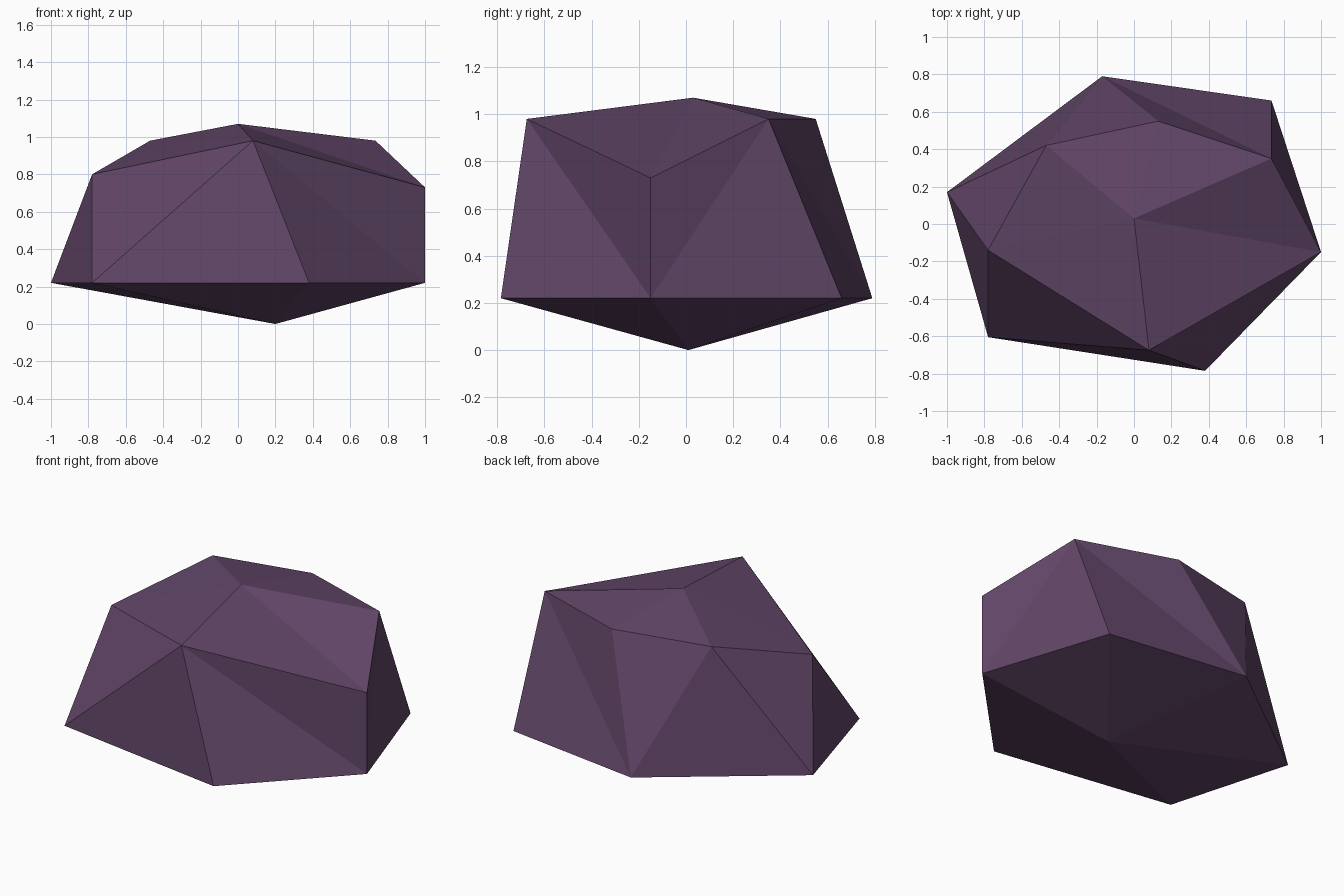
import bpy, bmesh

if "Cube" in bpy.data.objects:
    bpy.data.objects.remove(bpy.data.objects["Cube"])

# Colour
mat = bpy.data.materials.new("dusky purple stone")
mat.diffuse_color = (0.12, 0.061, 0.138, 1)
mat.use_nodes = True
mat.node_tree.nodes["Principled BSDF"].inputs["Base Color"].default_value = mat.diffuse_color

# Rock cross-sections: wide lower belt, uneven shoulder ring, top and bottom peaks
belt = [(-1, .17), (-.78, -.605), (.38, -.785), (1, -.15), (.735, .66), (-.17, .79)]
shoulder = [(-.78, -.14, .80), (.08, -.675, .98), (1, -.15, .73),
            (.735, .35, .98), (.13, .55, .98), (-.47, .42, .98)]

bm = bmesh.new()
low = [bm.verts.new((x, y, .22)) for x, y in belt]
high = [bm.verts.new(p) for p in shoulder]
base = bm.verts.new((.2, .01, 0))
peak = bm.verts.new((0, .03, 1.07))

# Underside and crown fans
for i in range(6):
    bm.faces.new((base, low[(i + 1) % 6], low[i]))
    bm.faces.new((peak, high[i], high[(i + 1) % 6]))

# Side facets: walk round, stepping along the belt (B) or the shoulder (T)
b = t = 0
for step in "BTBBTTBBTTBT":
    nb, nt = (b + 1, t) if step == "B" else (b, t + 1)
    third = low[nb % 6] if step == "B" else high[nt % 6]
    bm.faces.new((low[b % 6], third, high[t % 6]))
    b, t = nb, nt

bmesh.ops.recalc_face_normals(bm, faces=bm.faces)
mesh = bpy.data.meshes.new("rock")
bm.to_mesh(mesh)
bm.free()
mesh.materials.append(mat)
bpy.context.collection.objects.link(bpy.data.objects.new("rock", mesh))
